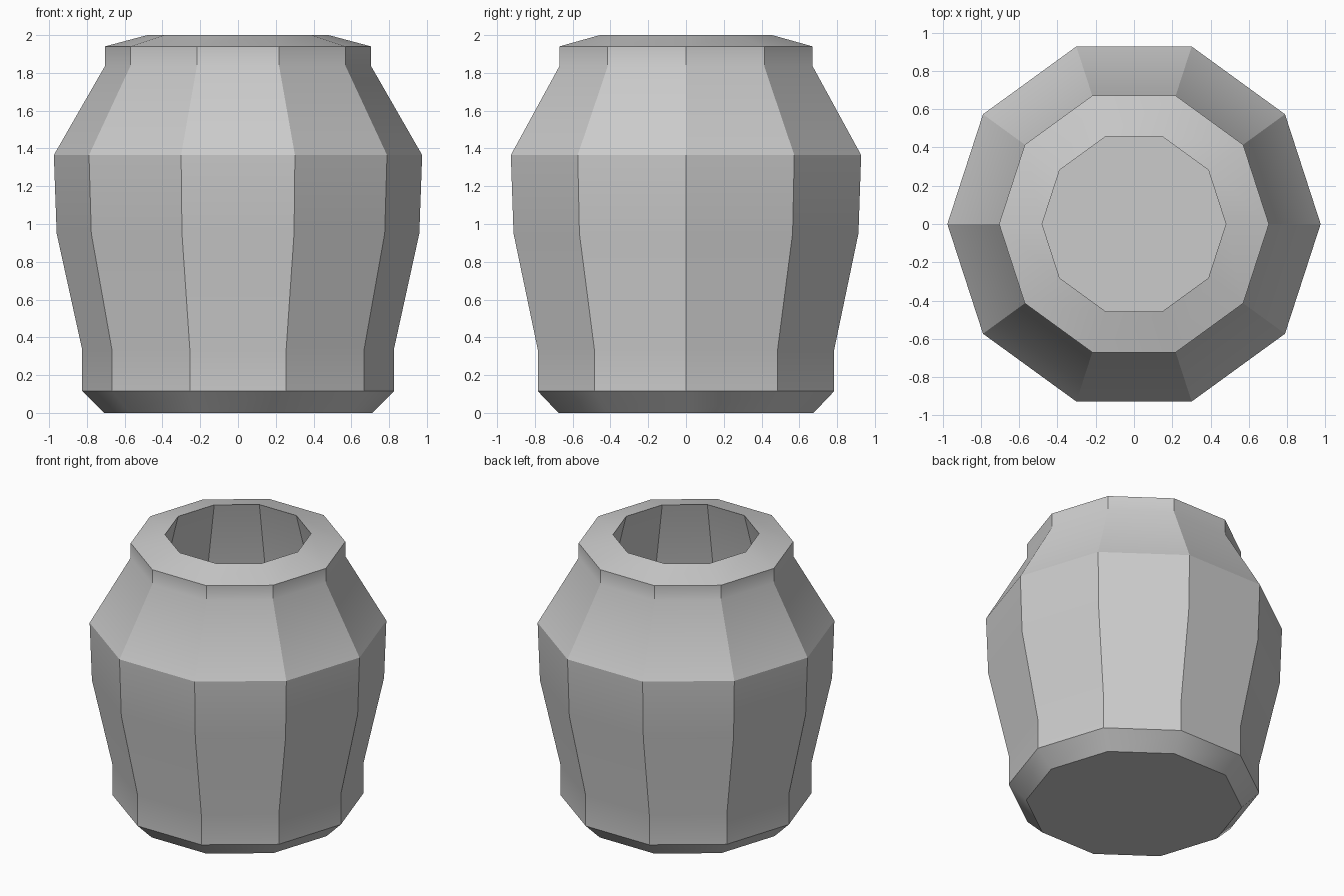
import bpy, bmesh
from math import cos, sin, pi, radians

if "Cube" in bpy.data.objects:
    bpy.data.objects.remove(bpy.data.objects["Cube"])

SIDES = 10

# Profile (radius, height): outside from base to lip, then down the inner wall to the floor
profile = [
    (0.71, 0.0), (0.825, 0.115), (0.825, 0.335), (0.96, 0.95), (0.975, 1.365),
    (0.705, 1.835), (0.705, 1.94), (0.48, 2.0),
    (0.64, 1.37), (0.64, 0.95), (0.56, 0.35), (0.54, 0.2),
]


def lathe(name, points):
    """Sweep a profile round z into a closed ten-sided body."""
    bm = bmesh.new()
    rings = [[bm.verts.new((r * cos(2 * pi * i / SIDES), r * sin(2 * pi * i / SIDES), z))
              for i in range(SIDES)] for r, z in points]
    for low, high in zip(rings, rings[1:]):
        for i in range(SIDES):
            j = (i + 1) % SIDES
            bm.faces.new((low[i], low[j], high[j], high[i]))
    bm.faces.new(rings[0][::-1])   # underside
    bm.faces.new(rings[-1])        # inner floor
    bmesh.ops.recalc_face_normals(bm, faces=bm.faces)
    mesh = bpy.data.meshes.new(name)
    bm.to_mesh(mesh)
    bm.free()
    obj = bpy.data.objects.new(name, mesh)
    bpy.context.collection.objects.link(obj)
    return obj


# Hollow pot, soft across gentle bends and crisp between the sides
pot = lathe("pot", profile)
bpy.context.view_layer.objects.active = pot
pot.select_set(True)
bpy.ops.object.shade_smooth_by_angle(angle=radians(30))
